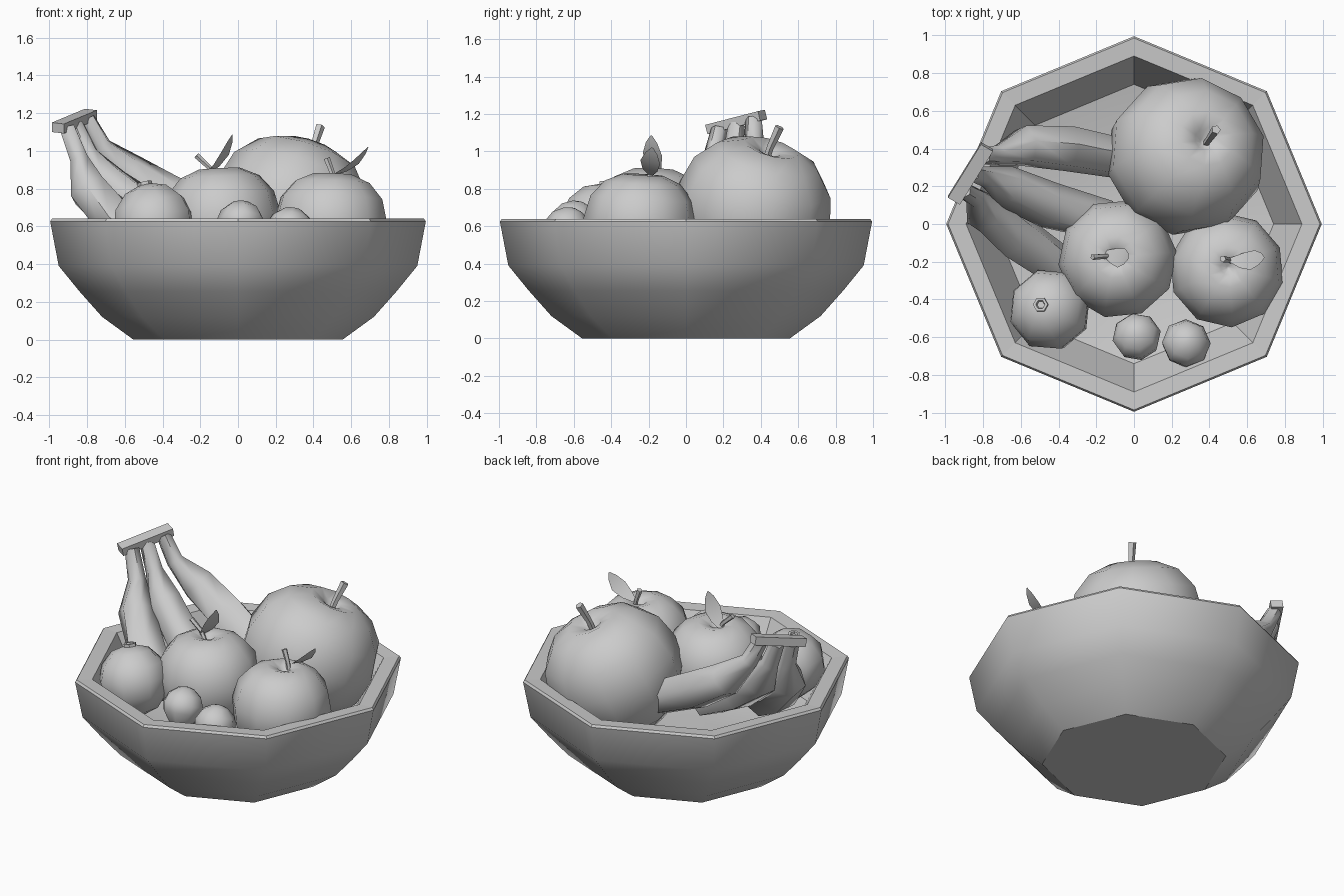
import bpy, math
from mathutils import Vector

cube = bpy.data.objects.get("Cube")
if cube:
    bpy.data.objects.remove(cube)

grey = bpy.data.materials.new("plain_grey")
grey.use_nodes = True
grey.diffuse_color = (0.6, 0.6, 0.6, 1)
grey.node_tree.nodes["Principled BSDF"].inputs["Base Color"].default_value = (0.6, 0.6, 0.6, 1)


def make(name, verts, faces, angle=60):
    mesh = bpy.data.meshes.new(name)
    mesh.from_pydata([tuple(v) for v in verts], [], faces)
    mesh.materials.append(grey)
    obj = bpy.data.objects.new(name, mesh)
    bpy.context.collection.objects.link(obj)
    bpy.ops.object.select_all(action='DESELECT')
    obj.select_set(True)
    bpy.context.view_layer.objects.active = obj
    bpy.ops.object.shade_smooth_by_angle(angle=math.radians(angle))
    return obj


def skin(name, rings, angle=60, caps=True):
    """Join equal rings of points into a surface."""
    n = len(rings[0])
    verts = [p for ring in rings for p in ring]
    faces = [(i * n + j, i * n + (j + 1) % n, (i + 1) * n + (j + 1) % n, (i + 1) * n + j)
             for i in range(len(rings) - 1) for j in range(n)]
    if caps:
        faces.append(tuple(reversed(range(n))))
        faces.append(tuple(range(len(verts) - n, len(verts))))
    return make(name, verts, faces, angle)


def lathe(name, profile, sides, center=(0, 0, 0), size=1, axis=(0, 0, 1), turn=0, angle=60):
    """Revolve (radius, height) pairs about a leaning axis."""
    rot = Vector((0, 0, 1)).rotation_difference(Vector(axis))
    rings = []
    for r, z in profile:
        ring = []
        for j in range(sides):
            a = turn + math.tau * j / sides
            ring.append(Vector(center) + rot @ Vector((r * math.cos(a), r * math.sin(a), z)) * size)
        rings.append(ring)
    return skin(name, rings, angle)


def tube(name, path, radii, sides=6):
    """Sweep a round section of changing radius along a path."""
    pts = [Vector(p) for p in path]
    rings = []
    for i, p in enumerate(pts):
        d = (pts[min(i + 1, len(pts) - 1)] - pts[max(i - 1, 0)]).normalized()
        u = d.cross(Vector((-0.5, 0.86, 0.1))).normalized()
        v = d.cross(u)
        rings.append([p + (u * math.cos(a) + v * math.sin(a)) * radii[i]
                      for a in (math.tau * j / sides for j in range(sides))])
    return skin(name, rings)


def leaf(name, base, tip, across, half):
    """Thin pointed leaf, slightly arched."""
    base, tip, across = Vector(base), Vector(tip), Vector(across).normalized()
    up = (tip - base).cross(across).normalized()
    verts, faces = [], []
    for t, w in ((0, .15), (.3, .75), (.6, 1), (.85, .6), (1, .08)):
        mid = base.lerp(tip, t) - up * 0.025 * math.sin(math.pi * t)
        verts += [mid - across * half * w, mid + across * half * w]
    for i in range(0, 8, 2):
        faces.append((i, i + 1, i + 3, i + 2))
    return make(name, verts, faces)


# Bowl: eight-sided shell with a smooth outside, crisp rim and flat foot
bowl = lathe("bowl", [(.555, 0), (.72, .12), (.84, .255), (.95, .39), (.995, .625), (.985, .64),
                      (.89, .635), (.74, .36), (.4, .28), (.1, .28)], 8)
for edge in bowl.data.edges:
    a, b = edge.vertices
    if a // 8 == b // 8 and a // 8 in (0, 4, 6, 7):
        edge.use_edge_sharp = True
    elif a // 8 in (4, 5, 6) and b // 8 in (5, 6, 7):
        edge.use_edge_sharp = True

# Apples: broad shoulders, a dimple at the stem
apple = [(.15, -.8), (.4, -.88), (.75, -.65), (.96, -.3), (1.02, .1), (.92, .5),
         (.68, .78), (.36, .92), (.14, .86), (.03, .74)]
lathe("large_apple", apple, 10, (.27, .355, .67), .415, (.28, .24, .85), .2)
lathe("middle_apple", apple, 10, (-.085, -.185, .62), .31, (-.05, .03, 1), .1)
lathe("right_apple", apple, 10, (.49, -.245, .6), .3, (.04, .06, 1), .4)

# Stems and leaves
tube("large_apple_stem", [(.37, .41, .9), (.4, .45, 1.02), (.435, .5, 1.13)], (.018, .02, .026), 5)
tube("middle_apple_stem", [(-.11, -.175, .83), (-.15, -.17, .91), (-.22, -.175, .975)], (.015, .014, .016), 5)
tube("right_apple_stem", [(.52, -.2, .8), (.5, -.19, .88), (.47, -.185, .96)], (.015, .014, .018), 5)
leaf("middle_apple_leaf", (-.17, -.15, .87), (-.03, -.185, 1.085), (.36, .9, -.12), .055)
leaf("right_apple_leaf", (.5, -.19, .87), (.69, -.18, 1.02), (.2, .9, -.2), .055)

# Round fruit with a small six-sided crown
ball = [(.15, -.98), (.6, -.78), (.93, -.35), (1, .1), (.88, .5), (.55, .85), (.2, .97)]
lean = (-.22, .12, 1)
lathe("round_fruit", ball, 8, (-.445, -.455, .61), .22, lean, .3)
lathe("round_fruit_crown", [(.04, 0), (.04, .03), (.025, .03), (.02, .015)], 6,
      (-.49, -.43, .805), 1, lean, 0, 30)

# Two small fruits, pointed at one end
small = [(.1, -1.15), (.55, -.75), (.92, -.25), (1, .15), (.8, .6), (.4, .9), (.1, .98)]
lathe("small_fruit_left", small, 8, (.015, -.6, .61), .13, (-.05, .35, .85), .2)
lathe("small_fruit_right", small, 8, (.275, -.635, .575), .13, (.12, .25, .9))

# Bananas: narrow necks swelling into six-sided bodies
paths = {
    "back_banana": [(-.8, .36, 1.17), (-.72, .365, 1.02), (-.58, .415, .88), (-.35, .4, .74), (-.03, .34, .58)],
    "middle_banana": [(-.86, .27, 1.14), (-.79, .25, .98), (-.68, .2, .82), (-.45, .1, .65), (-.15, .02, .48)],
    "front_banana": [(-.905, .18, 1.12), (-.84, .14, .95), (-.79, .06, .79), (-.63, -.06, .62), (-.4, -.22, .46)],
}
for name, path in paths.items():
    tube(name, path, (.045, .055, .112, .125, .11))

# Cut stalk joining the bananas
along = Vector((.18, .29, .075)).normalized()
side = Vector((.86, -.5, -.1)).normalized()
up = side.cross(along).normalized()
middle = Vector((-.866, .268, 1.157))
rings = [[middle + along * s * .17 + side * a * .037 + up * b * .026
          for a, b in ((-1, -1), (1, -1), (1, 1), (-1, 1))] for s in (-1, 1)]
skin("banana_stalk", rings, 30)

# Consistent outward faces
for obj in bpy.context.scene.objects:
    if obj.type == 'MESH' and "leaf" not in obj.name:
        bpy.context.view_layer.objects.active = obj
        bpy.ops.object.mode_set(mode='EDIT')
        bpy.ops.mesh.select_all(action='SELECT')
        bpy.ops.mesh.normals_make_consistent(inside=False)
        bpy.ops.object.mode_set(mode='OBJECT')
